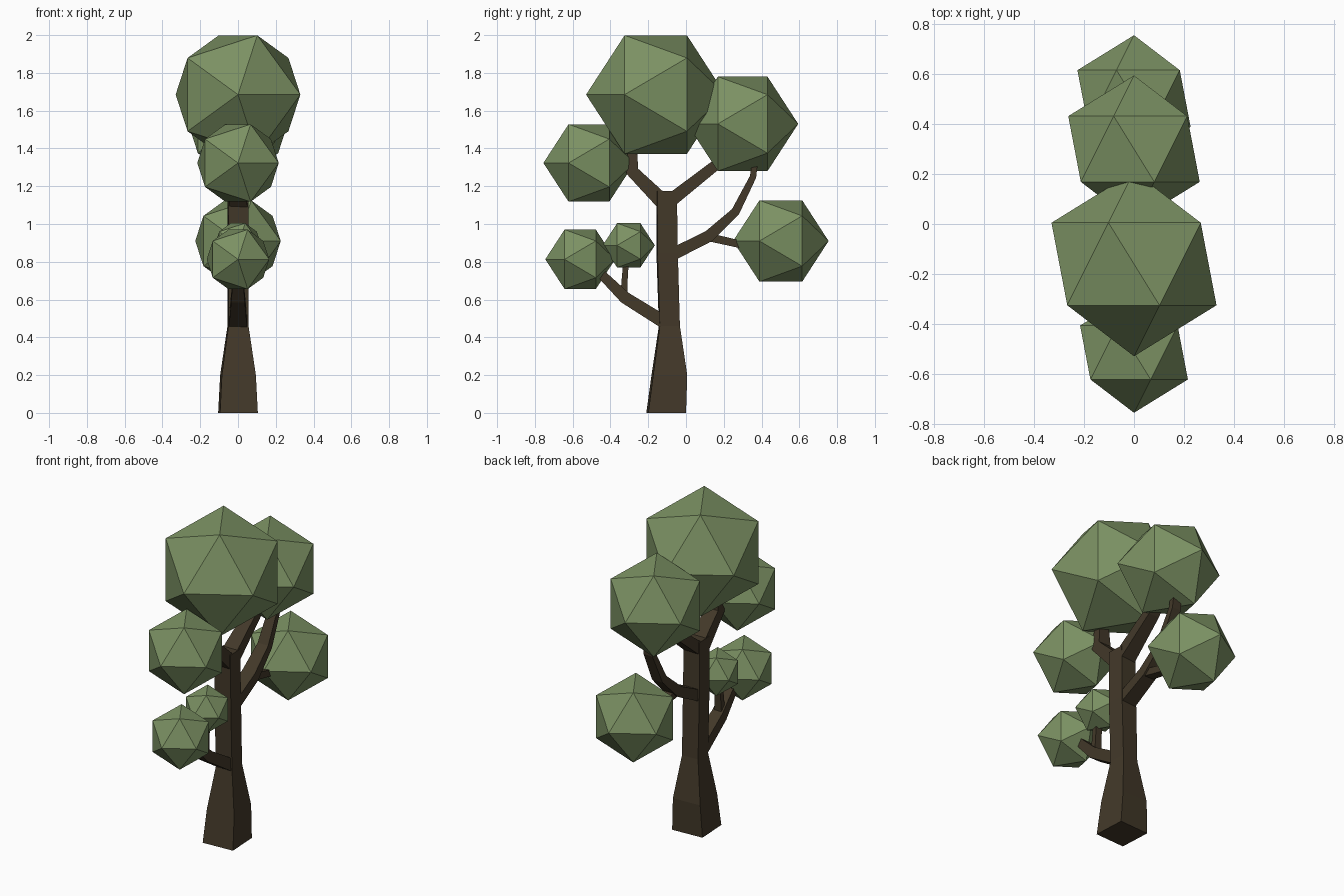
import bpy, bmesh, math
from mathutils import Vector

if "Cube" in bpy.data.objects:
    bpy.data.objects.remove(bpy.data.objects["Cube"])


def material(name, rgb):
    m = bpy.data.materials.new(name)
    m.diffuse_color = (*rgb, 1)
    m.use_nodes = True
    m.node_tree.nodes["Principled BSDF"].inputs["Base Color"].default_value = m.diffuse_color
    return m


bark = material("bark", (0.055, 0.04, 0.022))
leaf = material("leaf", (0.2, 0.285, 0.125))


def loft(name, rings):
    """Skin a list of four-cornered rings into a closed solid."""
    bm = bmesh.new()
    loops = [[bm.verts.new(p) for p in ring] for ring in rings]
    for a, b in zip(loops, loops[1:]):
        for i in range(4):
            j = (i + 1) % 4
            bm.faces.new((a[i], a[j], b[j], b[i]))
    bm.faces.new(loops[0][::-1])
    bm.faces.new(loops[-1])
    bmesh.ops.recalc_face_normals(bm, faces=bm.faces)
    me = bpy.data.meshes.new(name)
    bm.to_mesh(me)
    bm.free()
    me.materials.append(bark)
    ob = bpy.data.objects.new(name, me)
    bpy.context.collection.objects.link(ob)


def branch(name, path):
    """Path points: y, z, half width in x, half thickness in the yz plane."""
    pts = [Vector((0, p[0], p[1])) for p in path]
    rings = []
    for i, (p, (_, _, w, t)) in enumerate(zip(pts, path)):
        d0 = (p - pts[i - 1]).normalized() if i else None
        d1 = (pts[i + 1] - p).normalized() if i < len(pts) - 1 else None
        d = ((d0 or d1) + (d1 or d0)).normalized()
        n = Vector((0, -d.z, d.y)) * t
        x = Vector((w, 0, 0))
        rings.append([p - x - n, p + x - n, p + x + n, p - x + n])
    loft(name, rings)


# Trunk: slightly twisted square section (centre y, z, half size)
trunk = []
for cy, z, h in [(-0.105, 0, 0.1), (-0.088, 0.2, 0.09), (-0.088, 0.46, 0.053),
                 (-0.1, 0.85, 0.054), (-0.103, 1.175, 0.052)]:
    a = math.radians(3)
    trunk.append([(h * (sx * math.cos(a) - sy * math.sin(a)),
                   cy + h * (sx * math.sin(a) + sy * math.cos(a)), z)
                  for sx, sy in ((-1, -1), (1, -1), (1, 1), (-1, 1))])
loft("trunk", trunk)

# Branches
branch("low_branch", [(-0.09, 0.465, 0.05, 0.035), (-0.323, 0.61, 0.036, 0.032),
                      (-0.434, 0.72, 0.028, 0.025), (-0.5, 0.79, 0.022, 0.02)])
branch("low_twig", [(-0.33, 0.61, 0.025, 0.018), (-0.325, 0.70, 0.022, 0.016),
                    (-0.315, 0.84, 0.02, 0.014)])
branch("upper_front_branch", [(-0.11, 1.105, 0.05, 0.042), (-0.285, 1.28, 0.042, 0.034),
                              (-0.282, 1.46, 0.03, 0.02)])
branch("upper_front_twig", [(-0.27, 1.265, 0.035, 0.03), (-0.34, 1.32, 0.03, 0.024),
                            (-0.44, 1.36, 0.024, 0.02)])
branch("upper_back_branch", [(-0.1, 1.11, 0.05, 0.036), (0.155, 1.31, 0.036, 0.028),
                             (0.24, 1.40, 0.03, 0.022)])
branch("middle_branch", [(-0.09, 0.83, 0.05, 0.033), (0.12, 0.935, 0.043, 0.031),
                         (0.262, 1.065, 0.036, 0.023), (0.355, 1.25, 0.03, 0.017),
                         (0.37, 1.36, 0.026, 0.014)])
branch("middle_twig", [(0.1, 0.935, 0.032, 0.022), (0.285, 0.893, 0.026, 0.02),
                       (0.38, 0.88, 0.022, 0.018)])

# Leaf clumps: icosahedra with poles along y (y, z, radius)
for name, y, z, r in [("crown_leaves", -0.16, 1.685, 0.369),
                      ("upper_back_leaves", 0.30, 1.53, 0.294),
                      ("upper_front_leaves", -0.514, 1.323, 0.241),
                      ("middle_back_leaves", 0.502, 0.91, 0.253),
                      ("low_front_leaves", -0.56, 0.813, 0.185),
                      ("low_small_leaves", -0.303, 0.887, 0.138)]:
    bpy.ops.mesh.primitive_ico_sphere_add(subdivisions=1, radius=r, location=(0, y, z),
                                          rotation=(math.pi / 2, 0, 0))
    ob = bpy.context.object
    ob.name = name
    ob.data.materials.append(leaf)
